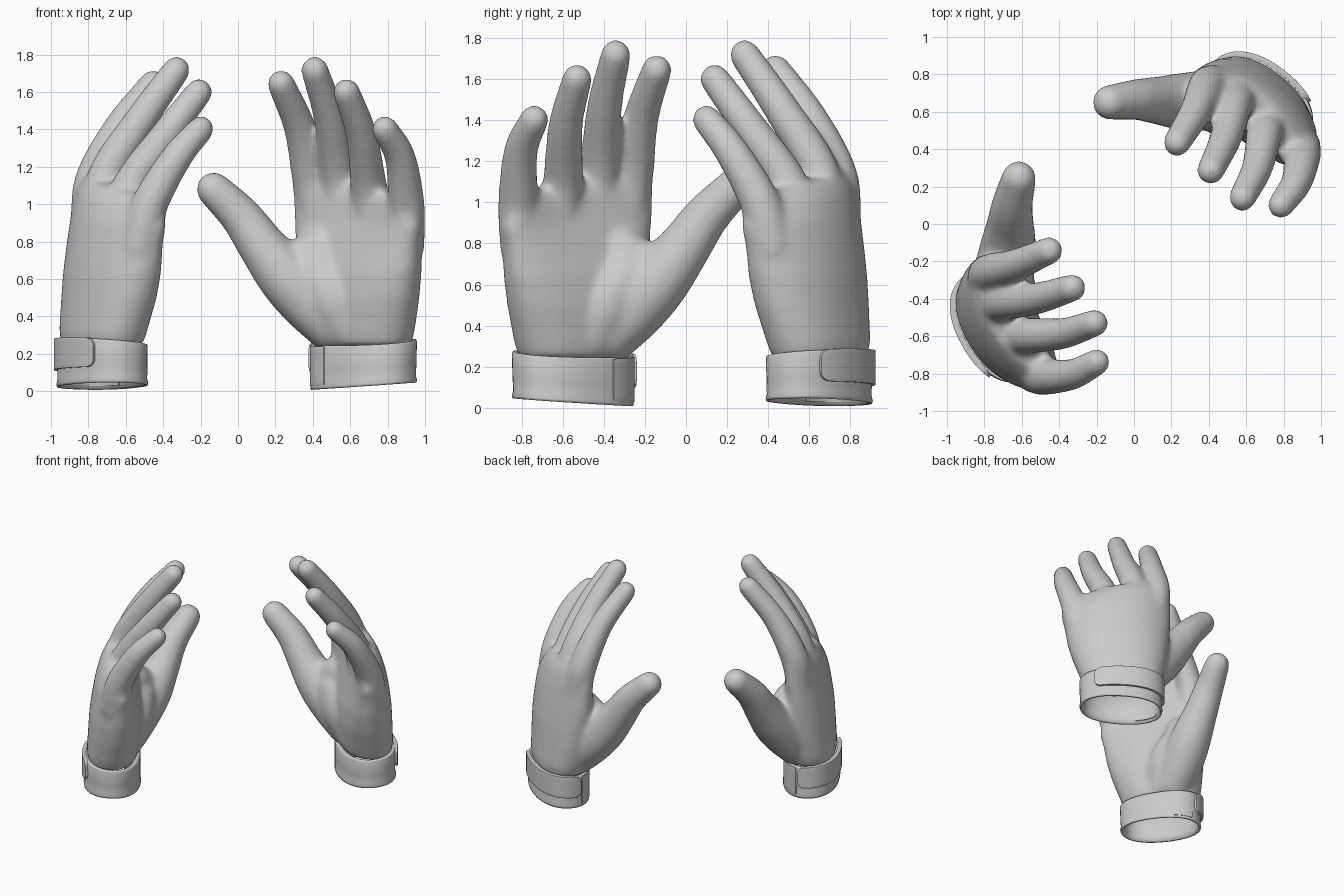
import bpy, bmesh
from math import sin, cos, pi, radians
from mathutils import Vector, Matrix

if "Cube" in bpy.data.objects:
    bpy.data.objects.remove(bpy.data.objects["Cube"])

A = radians(38)                                  # turn of the palm about z
U = Vector((cos(A), -sin(A), 0))                 # index side -> little finger side
V = Vector((sin(A), cos(A), 0))                  # palm -> back of hand
CX, CY = .672, .648                              # wrist centre


def power(c, e):
    return abs(c) ** e * (1 if c >= 0 else -1)


def section(z, cx, cy, w, t, bend=0, tilt=0, n=48):
    """Rounded, slightly arched cross-section of the hand."""
    pts = []
    for i in range(n):
        a = 2 * pi * i / n
        u, v = w * power(cos(a), .9), t * power(sin(a), .9)
        v += bend * (1 - 2 * (u / w) ** 2)
        pts.append(Vector((cx, cy, z + tilt * u)) + U * u + V * v)
    return pts


def loft(bm, rings, closed=False, caps=True):
    vs = [[bm.verts.new(p) for p in r] for r in rings]
    n = len(vs[0])
    pairs = list(zip(vs, vs[1:])) + ([(vs[-1], vs[0])] if closed else [])
    for a, b in pairs:
        for i in range(n):
            bm.faces.new((a[i], a[(i + 1) % n], b[(i + 1) % n], b[i]))
    if caps:
        bm.faces.new(vs[0][::-1])
        bm.faces.new(vs[-1])


def digit(bm, pts, steps=12):
    """Chain of balls along a smooth path of (x, y, z, radius) points."""
    p = [Vector(q) for q in pts]
    p = [2 * p[0] - p[1]] + p + [2 * p[-1] - p[-2]]
    for k in range(1, len(p) - 2):
        a, b, c, d = p[k - 1:k + 3]
        for s in range(steps + 1):
            t = s / steps
            q = .5 * (2 * b + (c - a) * t + (2 * a - 5 * b + 4 * c - d) * t * t
                      + (3 * b - a - 3 * c + d) * t ** 3)
            bmesh.ops.create_icosphere(bm, subdivisions=3, radius=q[3],
                                       matrix=Matrix.Translation(q.xyz))


def finish(name, bm):
    bmesh.ops.recalc_face_normals(bm, faces=bm.faces)
    me = bpy.data.meshes.new(name)
    bm.to_mesh(me)
    bm.free()
    for f in me.polygons:
        f.use_smooth = True
    ob = bpy.data.objects.new(name, me)
    bpy.context.collection.objects.link(ob)
    return ob


# glove body: palm, fingers and thumb fused into one skin
bm = bmesh.new()
loft(bm, [section(*s) for s in (
    (.24, .668, .65, .285, .175),
    (.32, .665, .645, .315, .19),
    (.50, .66, .615, .36, .195, .01),
    (.64, .66, .60, .385, .188, .02),
    (.78, .66, .592, .4, .165, .03),
    (.92, .662, .578, .415, .14, .04, -.1),
    (1.03, .643, .57, .40, .12, .045, -.18),
    (1.11, .625, .565, .36, .085, .05, -.2))])
digits = {
    "index": [(.44, .755, .88, .1), (.39, .735, 1.13, .102), (.33, .602, 1.41, .088), (.23, .435, 1.645, .076)],
    "middle": [(.58, .67, .88, .1), (.54, .645, 1.15, .102), (.49, .46, 1.46, .088), (.41, .285, 1.718, .076)],
    "ring": [(.74, .53, .86, .1), (.70, .495, 1.09, .1), (.66, .305, 1.37, .086), (.58, .14, 1.6, .075)],
    "little": [(.90, .42, .78, .1), (.90, .36, 1.0, .1), (.867, .22, 1.25, .085), (.785, .1, 1.403, .073)],
    "thumb": [(.50, .66, .36, .15), (.38, .66, .48, .16), (.26, .655, .61, .155), (.13, .66, .775, .13),
              (.015, .665, .935, .112), (-.13, .65, 1.08, .095)],
    "thumb_web": [(.19, .665, .70, .1), (.30, .665, .70, .1), (.43, .67, .76, .12)],
    "thumb_pad": [(.57, .615, .36, .14), (.51, .615, .50, .16), (.42, .64, .64, .14)],
    "heel_pad": [(.80, .53, .36, .13), (.82, .475, .55, .135), (.85, .44, .74, .11)],
}
for pts in digits.values():
    digit(bm, pts)
body = finish("glove_body", bm)
m = body.modifiers.new("fuse", 'REMESH')
m.mode, m.voxel_size, m.use_smooth_shade = 'VOXEL', .014, True
m = body.modifiers.new("soften", 'SMOOTH')
m.factor, m.iterations = .5, 32


def lift(p, z):
    """Hem slopes across the wrist; the top edge rises toward the back."""
    r = Vector((p.x - CX, p.y - CY, 0))
    k = 1 - z / .3
    p.z += .07 * r.x * k + .018 * k + .11 * r.dot(V) * (1 - k)
    return p


# cuff: open tube with outer wall, rolled hem and inner wall
bm = bmesh.new()
loft(bm, [[lift(p, z) for p in section(z, CX, CY, w, t)] for z, w, t in (
    (.26, .295, .175), (.262, .312, .195), (.25, .316, .2), (.12, .312, .2), (.05, .308, .2),
    (.025, .314, .206), (.01, .31, .203), (.012, .296, .188), (.05, .288, .18), (.25, .275, .162))],
    closed=True, caps=False)
cuff = finish("cuff", bm)


def wrap(name, a0, a1, z0, z1, off, corner):
    """Rounded band patch lying on the cuff between two angles."""
    bm = bmesh.new()
    nx, nz = 40, 8
    grid = []
    for i in range(nx + 1):
        s = .5 - .5 * cos(pi * i / nx)
        edge = min(s, 1 - s) * radians(a1 - a0) * .25
        cut = 0
        if edge < corner:
            cut = corner - (corner ** 2 - (corner - edge) ** 2) ** .5
        a = radians(a0 + (a1 - a0) * s)
        col = []
        for j in range(nz + 1):
            z = z0 + cut + (z1 - z0 - 2 * cut) * j / nz
            u, v = (.312 + off) * power(cos(a), .9), (.2 + off) * power(sin(a), .9)
            col.append(bm.verts.new(lift(Vector((CX, CY, z)) + U * u + V * v, z)))
        grid.append(col)
    for a, b in zip(grid, grid[1:]):
        for j in range(nz):
            bm.faces.new((a[j], b[j], b[j + 1], a[j + 1]))
    ob = finish(name, bm)
    m = ob.modifiers.new("thickness", 'SOLIDIFY')
    m.thickness, m.offset = .03, 0
    m = ob.modifiers.new("round", 'BEVEL')
    m.width, m.segments, m.angle_limit = .008, 2, radians(50)
    return ob


# fastening strap over the back, and the small flap it meets
strap = wrap("strap", 52, 198, .1, .265, .003, .05)
flap = wrap("strap_flap", 203, 250, .03, .255, -.009, .006)

# second glove: the same parts reflected and turned
phi = radians(-98)
R = Matrix(((cos(phi), sin(phi), 0, .01), (sin(phi), -cos(phi), 0, .025), (0, 0, 1, 0), (0, 0, 0, 1)))
for ob in (body, cuff, strap, flap):
    twin = ob.copy()
    twin.data = ob.data.copy()
    twin.data.transform(R)
    twin.data.flip_normals()
    twin.name = "left_" + ob.name
    ob.name = "right_" + ob.name
    bpy.context.collection.objects.link(twin)
